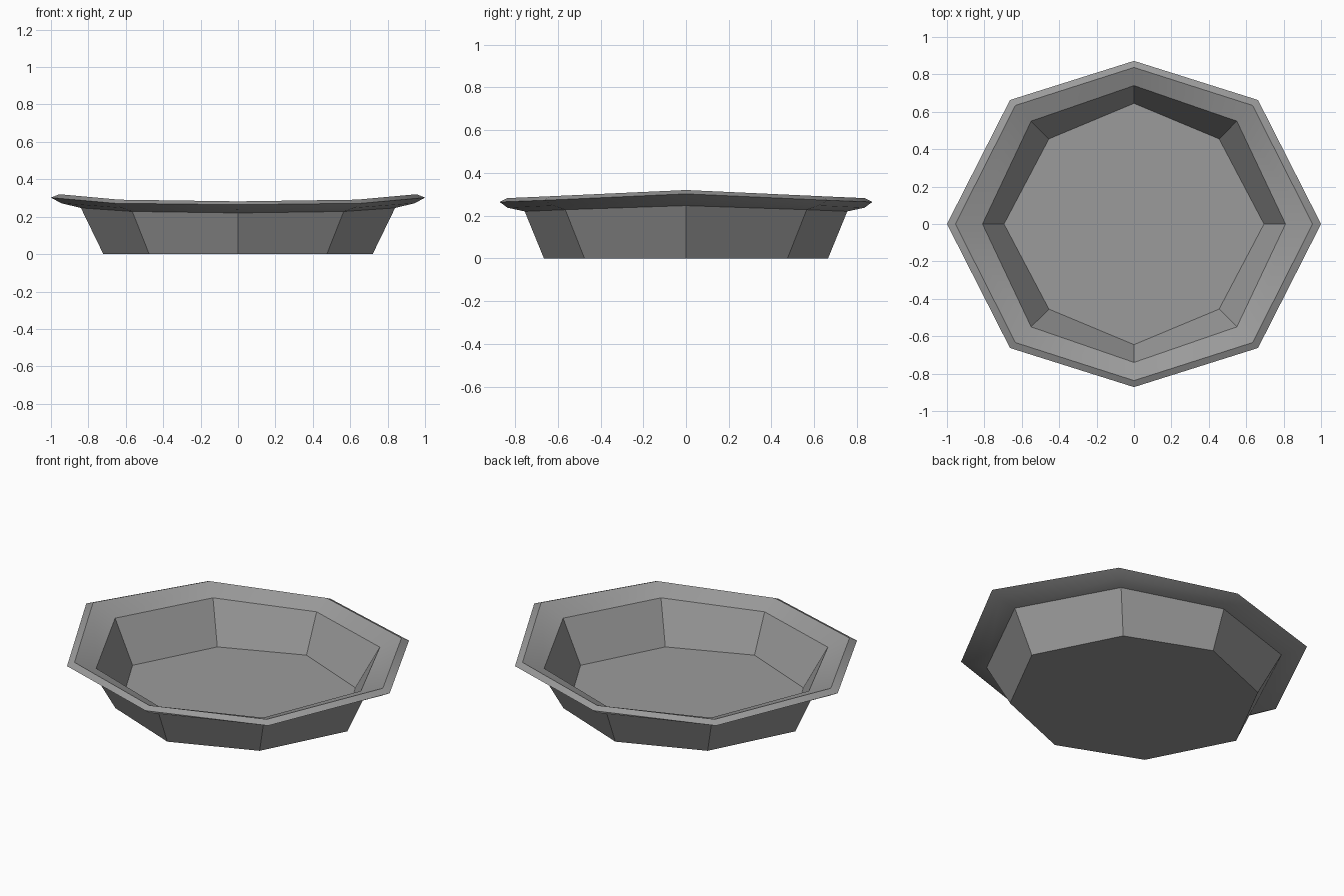
import bpy, bmesh, math

cube = bpy.data.objects.get("Cube")
if cube:
    bpy.data.objects.remove(cube, do_unlink=True)

# One plain colour
grey = bpy.data.materials.new("grey")
grey.use_nodes = True
colour = (0.33, 0.33, 0.33, 1)
grey.diffuse_color = colour
grey.node_tree.nodes["Principled BSDF"].inputs["Base Color"].default_value = colour

# Section rings from underside to inner floor: (radius, height) at the
# long-axis corners, the diagonal corners and the short-axis corners
rings = [
    ((0.72, 0), (0.475, 0), (0.665, 0)),              # base
    ((0.84, 0.247), (0.565, 0.228), (0.755, 0.22)),   # wall top
    ((0.945, 0.272), (0.62, 0.247), (0.835, 0.237)),  # rim underside
    ((1.0, 0.302), (0.663, 0.272), (0.872, 0.264)),   # outer edge
    ((0.955, 0.32), (0.634, 0.291), (0.837, 0.282)),  # lip
    ((0.81, 0.265), (0.55, 0.246), (0.74, 0.237)),    # inner rim
    ((0.695, 0.015), (0.455, 0.015), (0.645, 0.015)), # floor
]


def add_ring(bm, long_axis, diagonal, short_axis):
    """Eight corners, mirrored about both axes."""
    verts = []
    for i in range(8):
        a = i * math.pi / 4
        r, z = (long_axis, diagonal, short_axis, diagonal)[i % 4]
        if i % 2:
            r *= math.sqrt(2)
        verts.append(bm.verts.new((r * math.cos(a), r * math.sin(a), z)))
    return verts


# Dish: bridge the rings, then close the base and the floor
bm = bmesh.new()
loops = [add_ring(bm, *r) for r in rings]
for low, high in zip(loops, loops[1:]):
    for i in range(8):
        j = (i + 1) % 8
        bm.faces.new((low[i], low[j], high[j], high[i]))
bm.faces.new(loops[0][::-1])
bm.faces.new(loops[-1])
bmesh.ops.recalc_face_normals(bm, faces=bm.faces)

mesh = bpy.data.meshes.new("dish")
bm.to_mesh(mesh)
bm.free()
mesh.materials.append(grey)
dish = bpy.data.objects.new("dish", mesh)
bpy.context.collection.objects.link(dish)

# Soft rim, crisp wall corners
bpy.ops.object.select_all(action='DESELECT')
dish.select_set(True)
bpy.context.view_layer.objects.active = dish
bpy.ops.object.shade_smooth_by_angle(angle=math.radians(30))
